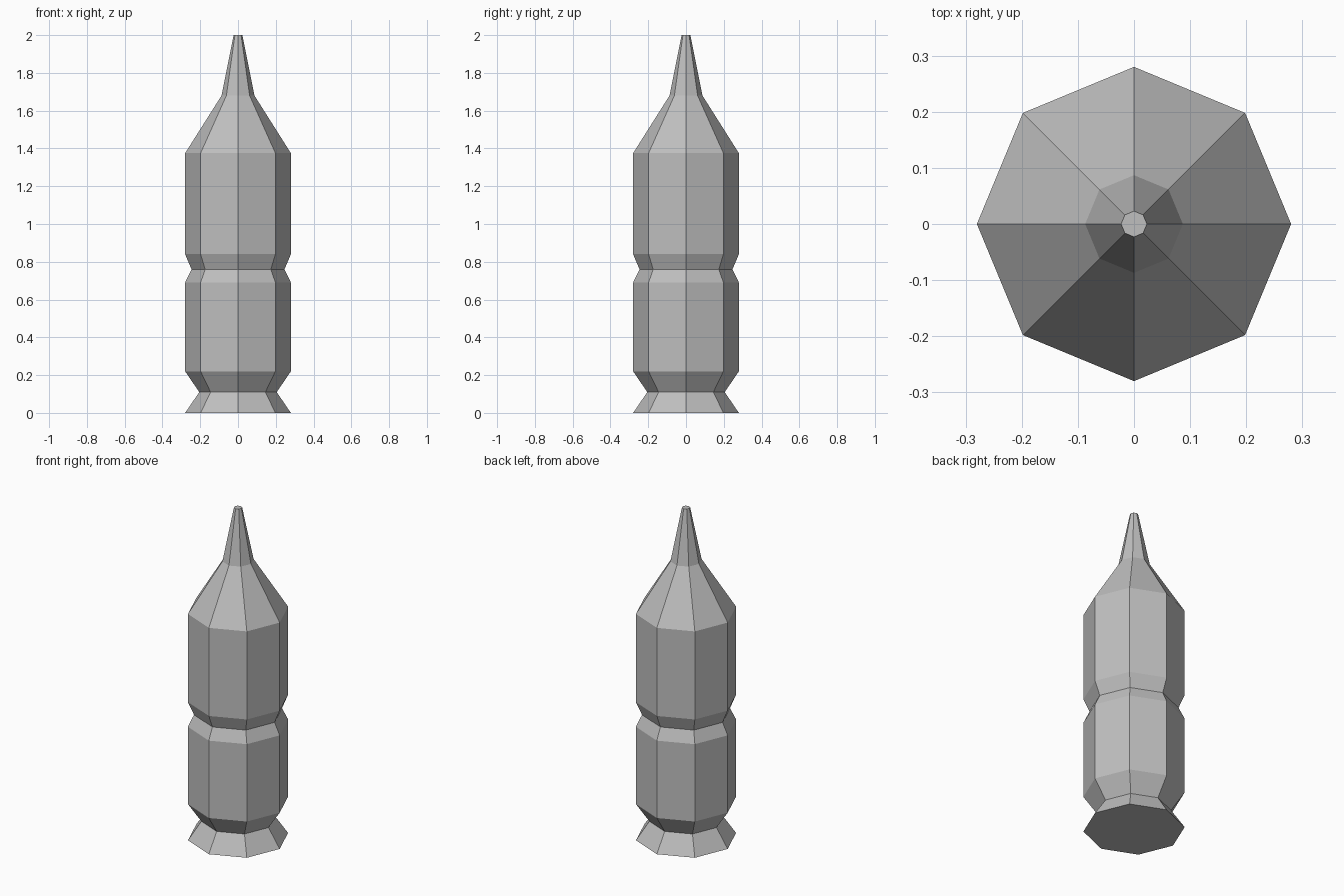
import bpy
import bmesh
from math import cos, sin, tau

cube = bpy.data.objects.get("Cube")
if cube:
    bpy.data.objects.remove(cube, do_unlink=True)

SIDES = 8

# Plain grey material
grey = bpy.data.materials.new("plain_grey")
grey.use_nodes = True
colour = (0.52, 0.52, 0.52, 1)
grey.diffuse_color = colour
grey.node_tree.nodes["Principled BSDF"].inputs["Base Color"].default_value = colour

# Outline as (radius, height): flared foot, lower body, groove, upper body, nose, tip
profile = [
    (0.28, 0), (0.205, 0.11), (0.28, 0.22),
    (0.28, 0.69), (0.246, 0.76), (0.28, 0.84),
    (0.28, 1.375), (0.087, 1.68), (0.023, 2),
]


def lathe(name, outline, material):
    """Turn an outline into a closed, flat-faced solid around the z axis."""
    bm = bmesh.new()
    rings = [[bm.verts.new((r * cos(tau * i / SIDES), r * sin(tau * i / SIDES), z))
              for i in range(SIDES)] for r, z in outline]
    for low, high in zip(rings, rings[1:]):
        for i in range(SIDES):
            j = (i + 1) % SIDES
            bm.faces.new((low[i], low[j], high[j], high[i]))
    # Flat caps below and above
    bm.faces.new(rings[0][::-1])
    bm.faces.new(rings[-1])
    mesh = bpy.data.meshes.new(name)
    bm.to_mesh(mesh)
    bm.free()
    mesh.materials.append(material)
    obj = bpy.data.objects.new(name, mesh)
    bpy.context.collection.objects.link(obj)
    return obj


lathe("faceted_pointed_body", profile, grey)
